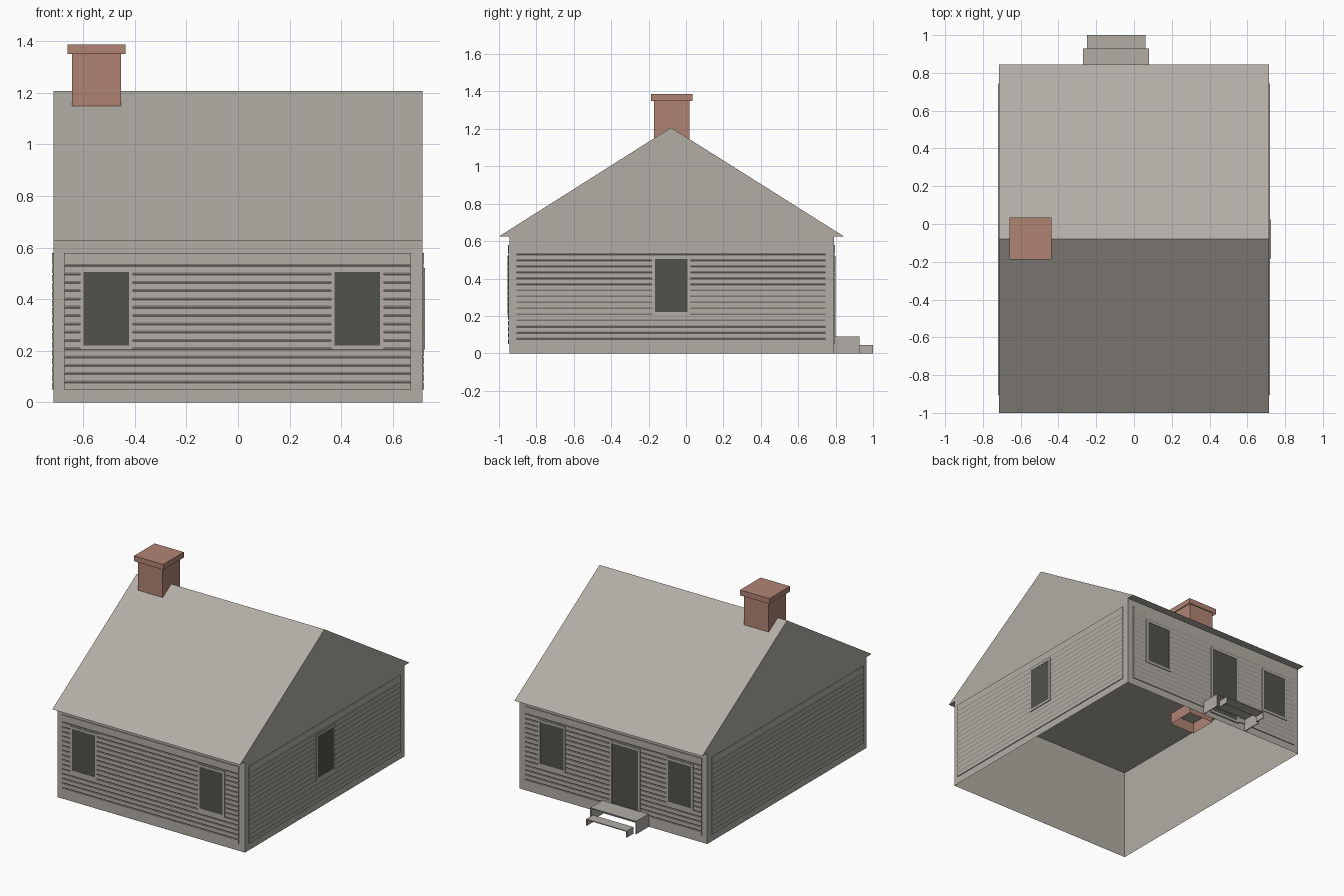
import bpy
import bmesh

if "Cube" in bpy.data.objects:
    bpy.data.objects.remove(bpy.data.objects["Cube"])


def material(name, rgb):
    m = bpy.data.materials.new(name)
    m.use_nodes = True
    linear = [((c / 255 + 0.055) / 1.055) ** 2.4 for c in rgb] + [1]
    m.diffuse_color = linear
    m.node_tree.nodes["Principled BSDF"].inputs["Base Color"].default_value = linear
    return m


GREY = material("warm_grey", (178, 173, 165))
BRICK = material("brick_red", (176, 132, 116))
DARK = material("dark_glass", (82, 82, 76))

HALF, FRONT, BACK, EAVE = 0.715, -0.945, 0.79, 0.625

# Each wall maps (along, height, outward depth) to world space
WALLS = {
    "front": lambda a, z, d: (a, FRONT - d, z),
    "back": lambda a, z, d: (a, BACK + d, z),
    "right": lambda a, z, d: (HALF + d, a, z),
    "left": lambda a, z, d: (-HALF - d, a, z),
}


def finish(name, bm, mat):
    bmesh.ops.recalc_face_normals(bm, faces=bm.faces)
    mesh = bpy.data.meshes.new(name)
    bm.to_mesh(mesh)
    bm.free()
    mesh.materials.append(mat)
    ob = bpy.data.objects.new(name, mesh)
    bpy.context.collection.objects.link(ob)
    return ob


def prism(name, profile, start, end, place, mat, caps=True):
    """Sweep a closed 2D profile from start to end; place(t, u, v) gives the point."""
    bm = bmesh.new()
    rings = [[bm.verts.new(place(t, u, v)) for u, v in profile] for t in (start, end)]
    n = len(profile)
    for i in range(n):
        j = (i + 1) % n
        bm.faces.new((rings[0][i], rings[0][j], rings[1][j], rings[1][i]))
    if caps:
        for ring in rings:
            bm.faces.new(ring)
    return finish(name, bm, mat)


def rect(a0, a1, b0, b1):
    return [(a0, b0), (a1, b0), (a1, b1), (a0, b1)]


def upright(t, u, v):
    return (u, v, t)


def crosswise(t, u, v):
    return (t, u, v)


def box(name, x0, x1, y0, y1, z0, z1, mat):
    return prism(name, rect(x0, x1, y0, y1), z0, z1, upright, mat)


def plate(name, wall, a0, a1, z0, z1, d0, d1, mat):
    return prism(name, rect(z0, z1, d0, d1), a0, a1, WALLS[wall], mat)


def siding(wall, a0, a1):
    """Raised panel with a row of overlapping boards."""
    low, high, first, pitch, rows = 0.05, 0.58, 0.075, 0.0322, 15
    proud, groove = 0.006, 0.001
    profile = [(low, groove / 2), (low, proud)]
    for i in range(rows):
        z = first + i * pitch
        profile += [(z, proud), (z + 0.002, groove), (z + 0.010, proud)]
    profile += [(high, proud), (high, groove / 2)]
    prism(wall + "_siding", profile, a0, a1, WALLS[wall], GREY)


def opening(name, wall, a0, a1, z0, z1):
    """Dark pane surrounded by four frame strips."""
    w, d = 0.015, 0.010
    plate(name + "_pane", wall, a0 + w, a1 - w, z0 + w, z1 - w, 0.001, 0.008, DARK)
    strips = {
        "left": (a0, a0 + w, z0, z1),
        "right": (a1 - w, a1, z0, z1),
        "sill": (a0 + w, a1 - w, z0, z0 + w),
        "head": (a0 + w, a1 - w, z1 - w, z1),
    }
    for side, bounds in strips.items():
        plate(name + "_frame_" + side, wall, *bounds, 0.001, d, GREY)


# House body, open underneath, and the gabled roof that closes it
prism("walls", rect(-HALF, HALF, FRONT, BACK), 0, EAVE, upright, GREY, caps=False)
prism("roof", [(-1, EAVE), (-0.08, 1.207), (0.845, EAVE)], -HALF, HALF, crosswise, GREY)

# Boarding on all four walls
for wall in ("front", "back"):
    siding(wall, -0.675, 0.67)
for wall in ("left", "right"):
    siding(wall, -0.905, 0.745)

# Windows and door
for wall in ("front", "back"):
    opening(wall + "_window_a", wall, -0.613, -0.407, 0.205, 0.52)
    opening(wall + "_window_b", wall, 0.36, 0.566, 0.205, 0.52)
opening("side_window", "right", -0.182, 0.024, 0.205, 0.52)
opening("door", "back", -0.21, 0.022, 0.035, 0.52)

# Chimney: hollow shaft through the roof, with a hollow cap
prism("chimney_shaft", rect(-0.643, -0.453, -0.172, 0.018), 0.55, 1.36,
      upright, BRICK, caps=False)
x0, x1, y0, y1 = -0.66, -0.437, -0.188, 0.035
prism("chimney_cap_rim", rect(x0, x1, y0, y1), 1.35, 1.385, upright, BRICK, caps=False)
box("chimney_cap_top", x0, x1, y0, y1, 1.382, 1.387, BRICK)

# Back steps: treads on side panels, open at the front
T = 0.006
for name, x0, x1, y0, y1, top in (
    ("upper_step", -0.27, 0.08, BACK, 0.928, 0.09),
    ("lower_step", -0.25, 0.06, 0.928, 1.0, 0.045),
):
    box(name + "_tread", x0, x1, y0, y1, top - T, top, GREY)
    box(name + "_side_a", x0, x0 + T, y0, y1, 0, top - T, GREY)
    box(name + "_side_b", x1 - T, x1, y0, y1, 0, top - T, GREY)
